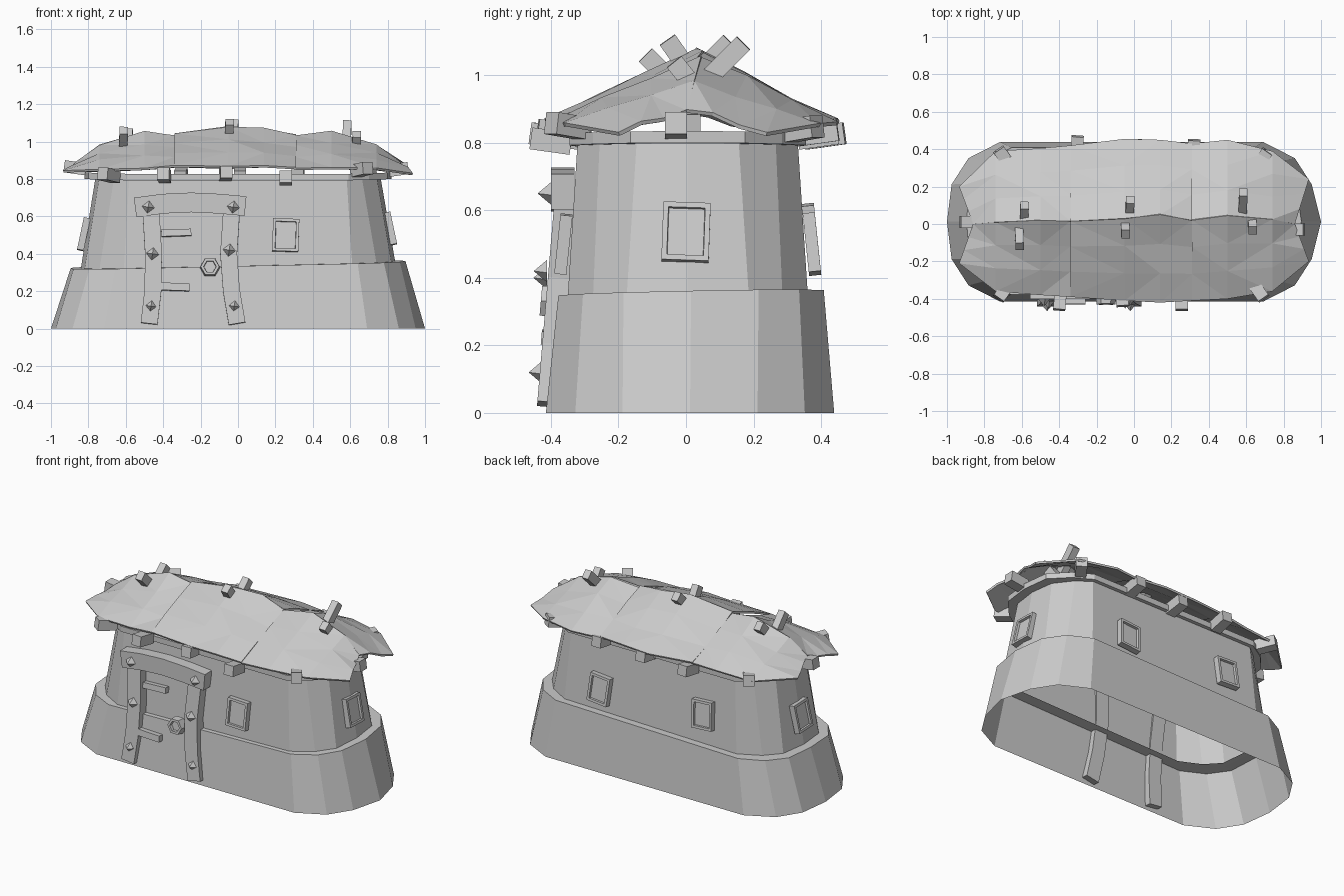
import bpy, bmesh, math, random
from mathutils import Vector, Matrix

random.seed(4)
if "Cube" in bpy.data.objects:
    bpy.data.objects.remove(bpy.data.objects["Cube"], do_unlink=True)

grey = bpy.data.materials.new("clay_grey")
grey.use_nodes = True
COLOR = (0.6, 0.6, 0.6, 1)
grey.diffuse_color = COLOR
grey.node_tree.nodes["Principled BSDF"].inputs["Base Color"].default_value = COLOR


def finish(name, bm, matrix=Matrix(), recalc=True):
    if recalc:
        bmesh.ops.recalc_face_normals(bm, faces=bm.faces)
    mesh = bpy.data.meshes.new(name)
    bm.to_mesh(mesh)
    bm.free()
    mesh.materials.append(grey)
    obj = bpy.data.objects.new(name, mesh)
    obj.matrix_world = matrix
    bpy.context.collection.objects.link(obj)
    return obj


def loft(name, rings, closed=False):
    """Skin a list of equally long closed point rings."""
    bm = bmesh.new()
    rows = [[bm.verts.new(p) for p in ring] for ring in rings]
    pairs = list(zip(rows, rows[1:]))
    if closed:
        pairs.append((rows[-1], rows[0]))
    for a, b in pairs:
        for i in range(len(a)):
            j = (i + 1) % len(a)
            bm.faces.new((a[i], a[j], b[j], b[i]))
    return finish(name, bm)


def outline(quarter, height, shift=0.005, left_bulge=0):
    """Mirror a quarter footprint into a full ring, the -x end a little blunter."""
    right = quarter[::-1] + [(x, -y) for x, y in quarter[1:]]
    blunt = [(-x - (left_bulge if y else 0), y) for x, y in right[::-1]]
    return [(x, y + shift, height(x, y)) for x, y in right + blunt]


def sweep(name, path, side, width, depth):
    """Rectangular timber along a bent path."""
    side = Vector(side)
    bm = bmesh.new()
    rows = []
    for i, p in enumerate(path):
        along = Vector(path[min(i + 1, len(path) - 1)]) - Vector(path[max(i - 1, 0)])
        across = along.cross(side).normalized()
        flat = across.cross(along).normalized()
        rows.append([bm.verts.new(Vector(p) + flat * sx * width / 2 + across * sy * depth / 2)
                     for sx, sy in ((1, 1), (-1, 1), (-1, -1), (1, -1))])
    for a, b in zip(rows, rows[1:]):
        for i in range(4):
            bm.faces.new((a[i], a[(i + 1) % 4], b[(i + 1) % 4], b[i]))
    bm.faces.new(rows[0])
    bm.faces.new(rows[-1])
    return finish(name, bm)


def placed(x, y, z, yaw=0, tilt=0, roll=0):
    """Local -y is outward; yaw turns it, tilt leans it back, in degrees."""
    r = math.radians
    return (Matrix.Translation((x, y, z)) @ Matrix.Rotation(r(yaw), 4, 'Z')
            @ Matrix.Rotation(r(-tilt), 4, 'X') @ Matrix.Rotation(r(roll), 4, 'Y'))


def box(name, size, matrix):
    bm = bmesh.new()
    bmesh.ops.create_cube(bm, size=1)
    bmesh.ops.scale(bm, vec=size, verts=bm.verts)
    return finish(name, bm, matrix)


def recess(bm, rim, depth):
    """Inset the outward face, then sink it with near-straight sides."""
    face = min(bm.faces, key=lambda f: f.calc_center_median().y)
    for thickness in (rim, 0.002):
        bmesh.ops.inset_individual(bm, faces=[face], thickness=thickness)
    bmesh.ops.translate(bm, vec=(0, depth, 0), verts=face.verts)


# Walls: flared footing, narrow ledge, leaning upper wall
def ledge(x, y):
    return 0.342 + 0.022 * x + 0.02 * y


footing_low = [(1, 0), (0.95, 0.2), (0.86, 0.34), (0.69, 0.427)]
footing_high = [(0.895, 0), (0.865, 0.2), (0.78, 0.32), (0.64, 0.393)]
wall_low = [(0.84, 0), (0.82, 0.18), (0.74, 0.28), (0.61, 0.355)]
wall_high = [(0.76, 0), (0.74, 0.15), (0.66, 0.26), (0.58, 0.325)]
rim_outer = [(0.82, 0), (0.8, 0.17), (0.7, 0.28), (0.59, 0.35)]
loft("walls", [outline(footing_low, lambda x, y: 0, 0.012, 0.025),
               outline(footing_high, ledge, 0.015, 0.015),
               outline(wall_low, ledge), outline(wall_high, lambda x, y: 0.82)])
# Shelf continuing the ledge a little way indoors
loft("inner_ledge", [outline(wall_low, ledge),
                     outline([(x - 0.03, y * 0.87) for x, y in wall_low], ledge)])


# Rim beam round the top of the walls, sagging in the middle
def rim_z(lift):
    return lambda x, y: 0.775 + lift + 0.03 * abs(x)


loft("rim_beam", [outline(rim_outer, rim_z(0)), outline(rim_outer, rim_z(0.035)),
                  outline(wall_high, rim_z(0.035)), outline(wall_high, rim_z(0))], closed=True)

# Roof: two rippled slopes, each of three overlapping panels
# station: x, ridge height, ridge y, front reach, back reach, eave height
stations = [(-0.935, 0.9, 0.0, 0.21, 0.2, 0.848), (-0.74, 0.985, 0.01, 0.36, 0.39, 0.85),
            (-0.5, 1.055, 0.02, 0.38, 0.405, 0.86), (-0.34, 1.035, 0.015, 0.39, 0.42, 0.87),
            (-0.05, 1.075, 0.03, 0.41, 0.455, 0.86), (0.14, 1.065, 0.05, 0.42, 0.45, 0.865),
            (0.31, 1.03, 0.02, 0.41, 0.43, 0.86), (0.5, 1.055, 0.045, 0.4, 0.45, 0.86),
            (0.74, 0.985, 0.025, 0.36, 0.39, 0.86), (0.935, 0.9, 0.0, 0.2, 0.24, 0.835)]


def roof_panel(name, first, last, front, lift):
    bm = bmesh.new()
    rows = []
    for x, rz, ry, front_reach, back_reach, ez in stations[first:last + 1]:
        row = []
        eave = -front_reach if front < 0 else back_reach
        for k in range(4):
            t = k / 3
            z = rz + (ez - rz) * t + lift
            px = x * (0.92 + 0.08 * t) if abs(x) > 0.9 else x
            wave = 0.012 if 0 < k < 3 else 0.004
            row.append(bm.verts.new((px, ry + (eave - ry) * t, z + random.uniform(-wave, wave))))
        rows.append(row)
    for a, b in zip(rows, rows[1:]):
        for k in range(3):
            bm.faces.new((a[k], b[k], b[k + 1], a[k + 1]))
    bmesh.ops.triangulate(bm, faces=bm.faces)
    bmesh.ops.recalc_face_normals(bm, faces=bm.faces)
    if sum(f.normal.z for f in bm.faces) < 0:
        bmesh.ops.reverse_faces(bm, faces=bm.faces)
    obj = finish(name, bm, recalc=False)
    solid = obj.modifiers.new("thickness", 'SOLIDIFY')
    solid.thickness = 0.012


for label, front in (("front", -1), ("back", 1)):
    roof_panel(label + "_roof_right", 0, 3, front, 0)
    roof_panel(label + "_roof_middle", 3, 6, front, 0.006)
    roof_panel(label + "_roof_left", 6, 9, front, 0)

# Crossed rafter ends poking out along the ridge: tip x, y, z and lean
for x, y, z, lean in ((-0.585, 0.1, 1.05, 1), (-0.61, -0.12, 1.06, -1), (-0.02, 0.13, 1.1, 1),
                      (-0.045, -0.055, 1.105, -0.7), (0.585, 0.17, 1.095, 1), (0.635, -0.035, 1.04, -0.8)):
    d = Vector((0.05, lean, 1)).normalized()
    tip = Vector((x, y, z))
    sweep("rafter_end", [tip - d * 0.17, tip], (1, 0, 0), 0.045, 0.055)

# Short beam ends set into the rim: x, y, z, yaw
for x, y, z, yaw in ((-0.69, -0.35, 0.82, -35), (-0.395, -0.4, 0.82, -5), (-0.065, -0.38, 0.83, 3),
                     (0.255, -0.4, 0.805, 0), (0.66, -0.35, 0.85, 35), (0.85, -0.03, 0.85, 90),
                     (0.68, 0.34, 0.84, 145), (0.32, 0.39, 0.83, 178), (0.01, 0.39, 0.82, 180),
                     (-0.305, 0.41, 0.82, 176), (-0.69, 0.35, 0.84, 215), (-0.87, 0.01, 0.86, 270)):
    box("beam_end", (0.065, 0.12, 0.065), placed(x, y, z, yaw, 8))

# Windows with recessed panes: x, y, z, yaw, tilt, roll
for x, y, z, yaw, tilt, roll in ((0.255, -0.363, 0.5, 0, 6, 2), (0.815, 0, 0.535, 90, 12, 2),
                                 (-0.825, 0.01, 0.505, -90, 12, -2), (0.35, 0.373, 0.5, 180, 6, 5),
                                 (-0.38, 0.37, 0.53, 180, 6, -3)):
    bm = bmesh.new()
    bmesh.ops.create_cube(bm, size=1)
    bmesh.ops.scale(bm, vec=(0.14, 0.036, 0.175), verts=bm.verts)
    recess(bm, 0.022, 0.014)
    finish("window", bm, placed(x, y, z, yaw, tilt, roll))

# Door frame: two bent posts and an arched lintel
for name, xs in (("right_door_post", (-0.475, -0.455, -0.452, -0.465)),
                 ("left_door_post", (-0.005, -0.035, -0.05, -0.035))):
    path = [(x, -0.408 + 0.085 * z, z) for x, z in zip(xs, (0.025, 0.2, 0.4, 0.62))]
    sweep(name, path, (1, 0, 0), 0.09, 0.07)
sweep("door_lintel", [(-0.55, -0.365, 0.648), (-0.4, -0.365, 0.668), (-0.25, -0.365, 0.675),
                      (-0.1, -0.365, 0.668), (0.04, -0.365, 0.655)], (0, 0, 1), 0.105, 0.07)

# Door fittings
for x, z in ((-0.48, 0.65), (-0.025, 0.65), (-0.457, 0.4), (-0.047, 0.42), (-0.465, 0.12), (-0.02, 0.12)):
    bm = bmesh.new()
    bmesh.ops.create_cone(bm, cap_ends=True, segments=4, radius1=0.034, radius2=0, depth=0.04,
                          matrix=Matrix.Rotation(math.pi / 2, 4, 'X'))
    finish("frame_stud", bm, placed(x, -0.452 + 0.05 * z, z, roll=8))
box("upper_hinge", (0.16, 0.035, 0.036), placed(-0.33, -0.362, 0.512, tilt=6, roll=-2))
box("lower_hinge", (0.15, 0.035, 0.04), placed(-0.335, -0.411, 0.223, tilt=5, roll=2))
bm = bmesh.new()
bmesh.ops.create_cone(bm, cap_ends=True, segments=6, radius1=0.055, radius2=0.05, depth=0.05,
                      matrix=Matrix.Rotation(math.pi / 2, 4, 'X') @ Matrix.Rotation(math.pi / 6, 4, 'Z'))
recess(bm, 0.016, 0.02)
finish("door_knob", bm, placed(-0.15, -0.405, 0.33, tilt=5))
